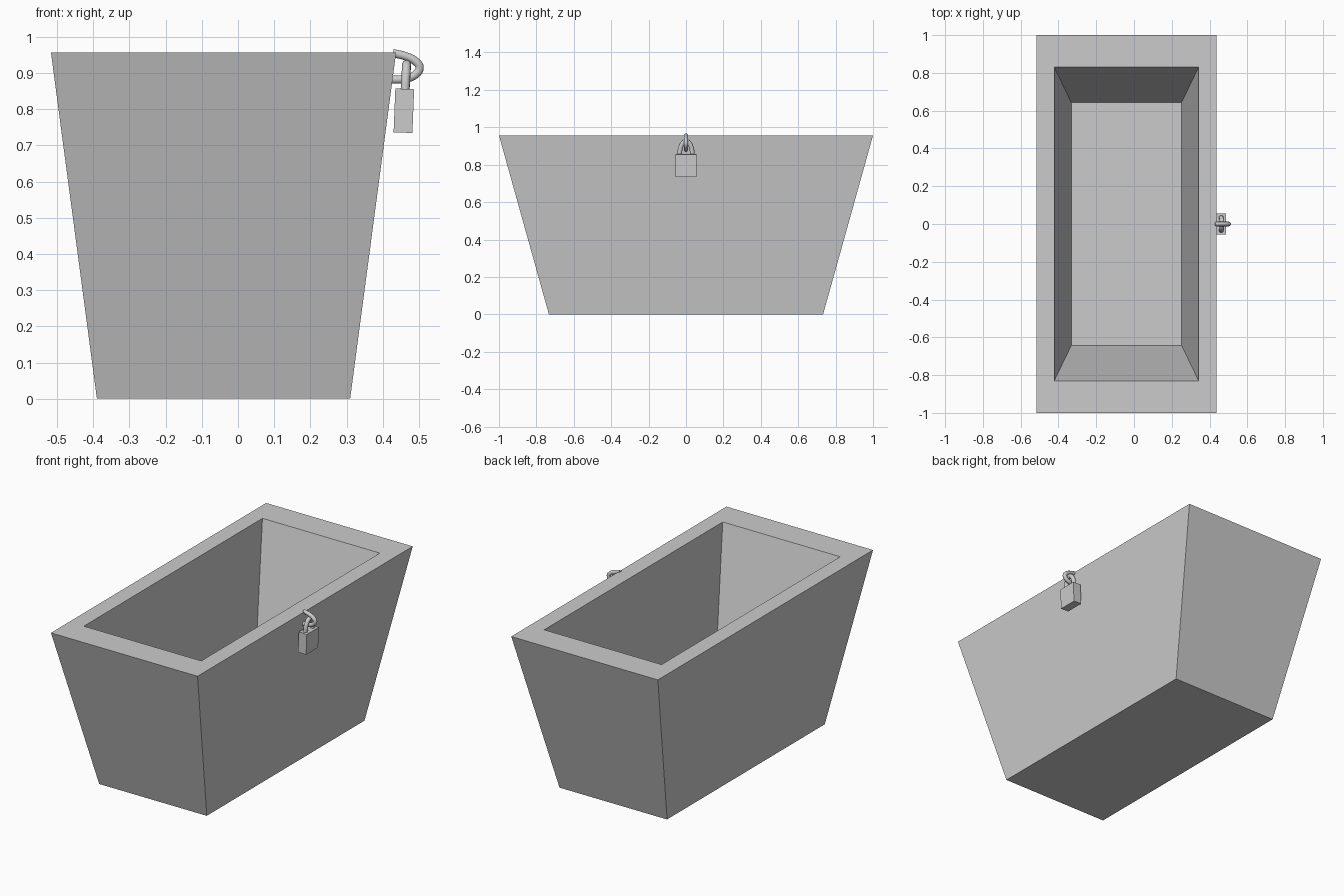
import bpy, bmesh, math

if "Cube" in bpy.data.objects:
    bpy.data.objects.remove(bpy.data.objects["Cube"])


def mesh_object(name, bm):
    bmesh.ops.recalc_face_normals(bm, faces=bm.faces)
    mesh = bpy.data.meshes.new(name)
    bm.to_mesh(mesh)
    bm.free()
    obj = bpy.data.objects.new(name, mesh)
    bpy.context.collection.objects.link(obj)
    return obj


def tube(name, points, radius):
    curve = bpy.data.curves.new(name, 'CURVE')
    curve.dimensions = '3D'
    curve.bevel_depth = radius
    curve.bevel_resolution = 3
    curve.resolution_u = 5
    curve.use_fill_caps = True
    spline = curve.splines.new('BEZIER')
    spline.bezier_points.add(len(points) - 1)
    for bp, co in zip(spline.bezier_points, points):
        bp.co = co
        bp.handle_left_type = bp.handle_right_type = 'AUTO'
    obj = bpy.data.objects.new(name, curve)
    bpy.context.collection.objects.link(obj)
    return obj


# Tapered open bin: rectangular loops (half x, half y, z) from base to rim to inner floor
CX = -0.04
loops = [(0.35, 0.733, 0), (0.477, 1.0, 0.957), (0.382, 0.83, 0.957), (0.292, 0.643, 0.285)]
bm = bmesh.new()
rings = [[bm.verts.new((CX + sx * hx, sy * hy, z))
          for sx, sy in ((-1, -1), (1, -1), (1, 1), (-1, 1))] for hx, hy, z in loops]
for a, b in zip(rings, rings[1:]):
    for i in range(4):
        j = (i + 1) % 4
        bm.faces.new((a[i], a[j], b[j], b[i]))
bm.faces.new(rings[0])
bm.faces.new(rings[-1])
mesh_object("bin", bm)

# Staple loop standing out from the side wall
tube("staple", [(0.428, 0, 0.955), (0.459, 0, 0.948), (0.489, 0, 0.934), (0.502, 0, 0.915),
                (0.489, 0, 0.895), (0.459, 0, 0.884), (0.422, 0, 0.882)], 0.012)

# Padlock shackle: arch leaning slightly with the lock body
arch = []
for i in range(9):
    a = math.pi * i / 8
    arch.append((0.462 + 0.004 * math.sin(a), 0.034 * math.cos(a), 0.855 + 0.069 * math.sin(a)))
tube("shackle", [(0.461, 0.036, 0.84)] + arch + [(0.461, -0.036, 0.84)], 0.0125)

# Padlock body
bm = bmesh.new()
bmesh.ops.create_cube(bm, size=1)
bmesh.ops.scale(bm, vec=(0.052, 0.112, 0.121), verts=bm.verts)
body = mesh_object("padlock_body", bm)
body.location = (0.4585, 0, 0.796)
body.rotation_euler = (0, 0.04, 0)
